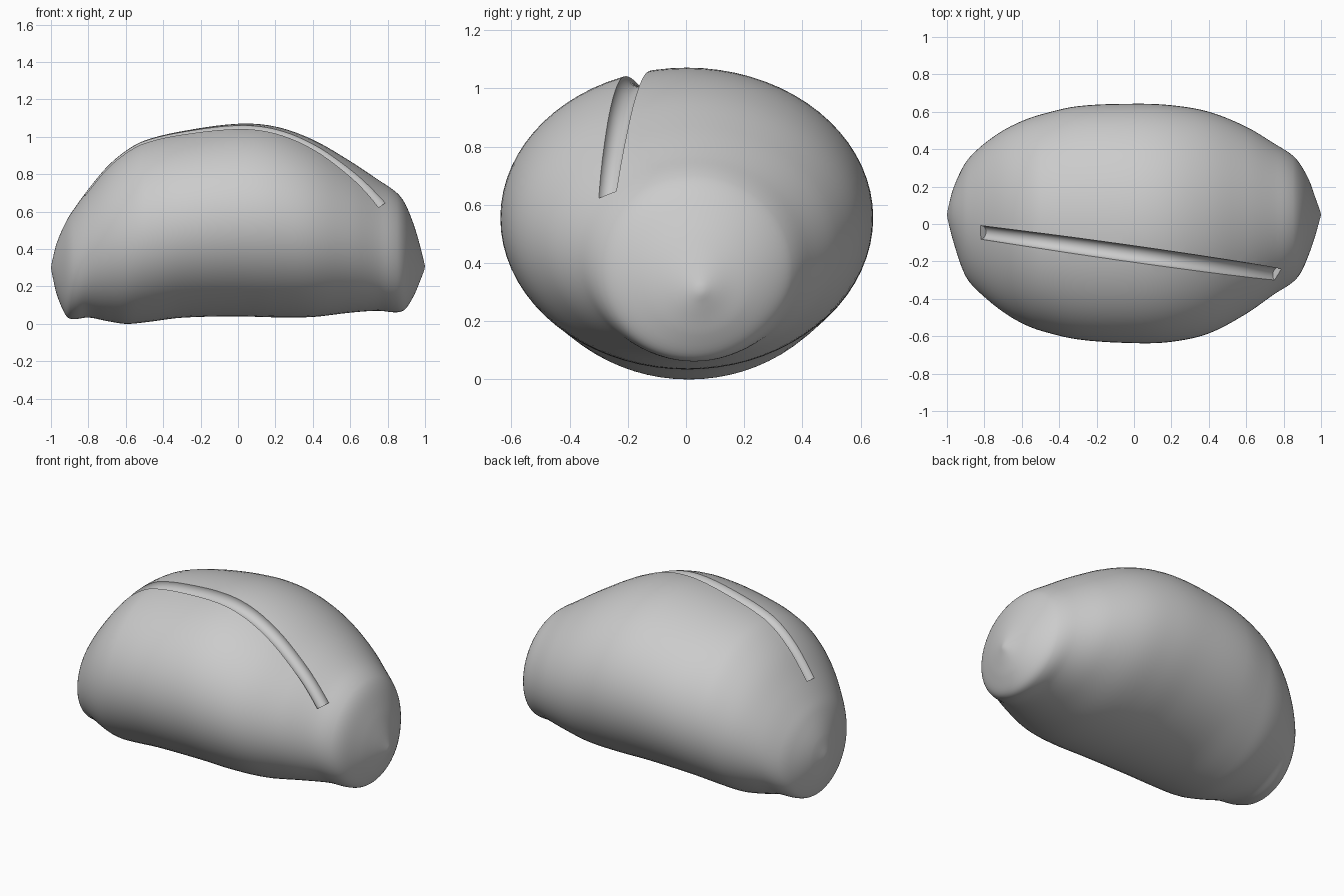
import bpy, bmesh, math
from mathutils import Vector

if "Cube" in bpy.data.objects:
    bpy.data.objects.remove(bpy.data.objects["Cube"])

# Loaf stations along x: (x, y min, y max, z min, z max)
ROWS = [
    (-0.995, 0.02, 0.08, 0.27, 0.33), (-0.97, -0.08, 0.18, 0.16, 0.43),
    (-0.92, -0.235, 0.295, 0.045, 0.545), (-0.88, -0.31, 0.355, 0.026, 0.61),
    (-0.80, -0.39, 0.43, 0.034, 0.72), (-0.70, -0.47, 0.50, 0.015, 0.84),
    (-0.60, -0.53, 0.55, 0.0, 0.925), (-0.50, -0.57, 0.585, 0.008, 0.98),
    (-0.30, -0.617, 0.63, 0.033, 1.03), (0.0, -0.637, 0.643, 0.04, 1.07),
    (0.20, -0.63, 0.635, 0.035, 1.055), (0.40, -0.585, 0.60, 0.037, 0.985),
    (0.60, -0.48, 0.52, 0.06, 0.87), (0.75, -0.375, 0.43, 0.07, 0.77),
    (0.85, -0.31, 0.365, 0.062, 0.70), (0.895, -0.255, 0.31, 0.08, 0.64),
    (0.94, -0.15, 0.225, 0.15, 0.53), (0.97, -0.06, 0.14, 0.22, 0.43),
    (0.995, 0.03, 0.07, 0.285, 0.33),
]


def spline(rows, steps):
    """Smooth (Catmull-Rom) resampling of the stations."""
    pts = [Vector(r) for r in rows]
    out = []
    for i in range(len(pts) - 1):
        p1, p2 = pts[i], pts[i + 1]
        p0, p3 = pts[max(i - 1, 0)], pts[min(i + 2, len(pts) - 1)]
        # tangents scaled to the uneven spacing in x
        d = p2[0] - p1[0]
        m1 = (p2 - p0) * (d / (p2[0] - p0[0]))
        m2 = (p3 - p1) * (d / (p3[0] - p1[0]))
        for k in range(steps):
            t = k / steps
            out.append(p1 * (2*t**3 - 3*t*t + 1) + m1 * (t**3 - 2*t*t + t)
                       + p2 * (3*t*t - 2*t**3) + m2 * (t**3 - t*t))
    out.append(pts[-1])
    return out


stations = spline(ROWS, 5)


def top_z(x, y):
    """Height of the loaf's upper surface."""
    i = next(k for k in range(len(stations) - 1) if stations[k + 1][0] >= x)
    a, b = stations[i], stations[i + 1]
    s = a.lerp(b, (x - a[0]) / (b[0] - a[0]))
    u = (y - (s[1] + s[2]) / 2) / ((s[2] - s[1]) / 2)
    return (s[3] + s[4]) / 2 + (s[4] - s[3]) / 2 * math.sqrt(max(0, 1 - u * u))


# Loaf body: lofted elliptical rings closed by a point at each end
SEG = 72
bm = bmesh.new()
rings = []
for x, y0, y1, z0, z1 in stations:
    rings.append([bm.verts.new((x,
                  (y0 + y1) / 2 + (y1 - y0) / 2 * math.cos(2 * math.pi * k / SEG),
                  (z0 + z1) / 2 + (z1 - z0) / 2 * math.sin(2 * math.pi * k / SEG)))
                  for k in range(SEG)])
for a, b in zip(rings, rings[1:]):
    for k in range(SEG):
        n = (k + 1) % SEG
        bm.faces.new((a[k], a[n], b[n], b[k]))
for ring, tip in ((rings[0], (-1, 0.05, 0.30)), (rings[-1], (1, 0.05, 0.307))):
    v = bm.verts.new(tip)
    for k in range(SEG):
        bm.faces.new((ring[k], ring[(k + 1) % SEG], v))
bmesh.ops.recalc_face_normals(bm, faces=bm.faces)
mesh = bpy.data.meshes.new("loaf")
bm.to_mesh(mesh)
bm.free()
loaf = bpy.data.objects.new("loaf", mesh)
bpy.context.collection.objects.link(loaf)
crust = bpy.data.materials.new("plain_grey")
crust.diffuse_color = (0.6, 0.6, 0.6, 1)
crust.use_nodes = True
crust.node_tree.nodes["Principled BSDF"].inputs["Base Color"].default_value = crust.diffuse_color
mesh.materials.append(crust)

# Score cutter: round bar following the upper surface
N, SIDES, R = 48, 24, 0.045
path = []
for i in range(N + 1):
    t = i / N
    x, y = -0.82 + 1.59 * t, -0.045 - 0.225 * t
    path.append(Vector((x, y, top_z(x, y))))
bm = bmesh.new()
rings = []
for i, p in enumerate(path):
    d = (path[min(i + 1, N)] - path[max(i - 1, 0)]).normalized()
    side = d.cross(Vector((0, 0, 1))).normalized()
    up = side.cross(d)
    r = R * (0.82 + 0.18 * math.sin(math.pi * i / N))
    rings.append([bm.verts.new(p + side * r * math.cos(2 * math.pi * k / SIDES)
                               + up * r * math.sin(2 * math.pi * k / SIDES))
                  for k in range(SIDES)])
for a, b in zip(rings, rings[1:]):
    for k in range(SIDES):
        n = (k + 1) % SIDES
        bm.faces.new((a[k], a[n], b[n], b[k]))
bm.faces.new(rings[0])
bm.faces.new(rings[-1])
bmesh.ops.recalc_face_normals(bm, faces=bm.faces)
cut_mesh = bpy.data.meshes.new("score_cutter")
bm.to_mesh(cut_mesh)
bm.free()
cut_mesh.materials.append(crust)
cutter = bpy.data.objects.new("score_cutter", cut_mesh)
bpy.context.collection.objects.link(cutter)
cutter.hide_render = True

# Cut the score, then smooth everything but its rim
mod = loaf.modifiers.new("score", 'BOOLEAN')
mod.operation = 'DIFFERENCE'
mod.solver = 'EXACT'
mod.object = cutter
bpy.context.view_layer.objects.active = loaf
loaf.select_set(True)
bpy.ops.object.modifier_apply(modifier="score")
bpy.data.objects.remove(cutter)
bpy.ops.object.shade_smooth_by_angle(angle=math.radians(35))
